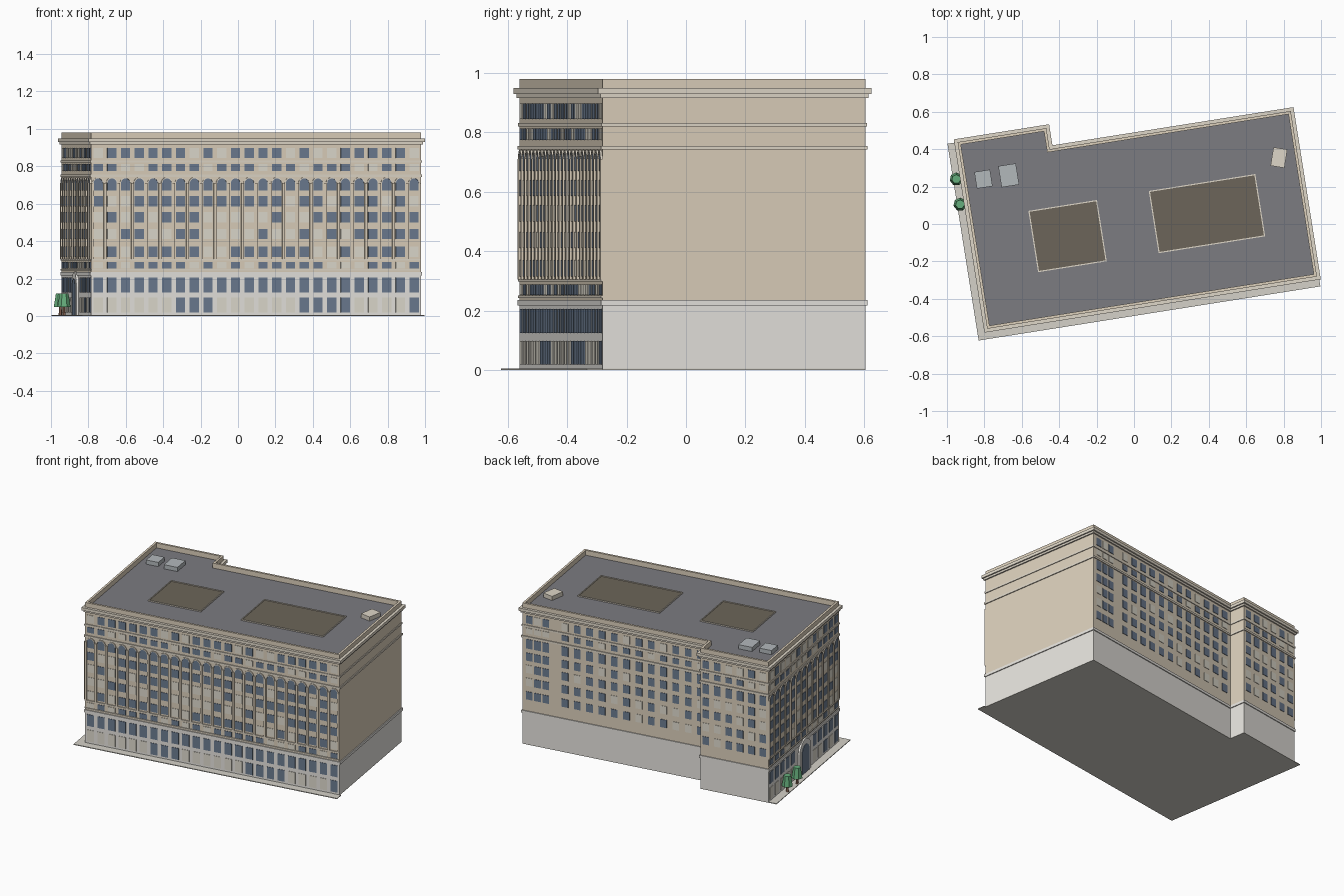
import bpy, bmesh, math, random
from mathutils import Matrix, Vector

if "Cube" in bpy.data.objects:
    bpy.data.objects.remove(bpy.data.objects["Cube"])

random.seed(4)
ANG = math.radians(9)
# building frame: origin at the front-left wall corner, turned 9 degrees
FRAME = Matrix.Translation((-0.785, -0.56, 0)) @ Matrix.Rotation(ANG, 4, 'Z')
L, D, WING, DW = 1.785, 0.896, 0.48, 1.01


def mat(name, c):
    m = bpy.data.materials.new(name)
    m.diffuse_color = (*c, 1)
    m.use_nodes = True
    m.node_tree.nodes["Principled BSDF"].inputs["Base Color"].default_value = m.diffuse_color
    return m


STONE = mat("pale_stone", (0.80, 0.78, 0.74))
TAN = mat("tan_brick", (0.72, 0.63, 0.50))
TRIM = mat("trim_stone", (0.74, 0.68, 0.58))
GLASS = mat("dark_glass", (0.15, 0.20, 0.28))
BLIND = mat("lit_blind", (0.74, 0.71, 0.62))
ROOF = mat("roof_dark", (0.20, 0.20, 0.22))
WELL = mat("well_brown", (0.15, 0.13, 0.10))
METAL = mat("unit_grey", (0.45, 0.48, 0.50))
PAVE = mat("paving", (0.66, 0.64, 0.58))
BARK = mat("bark", (0.35, 0.18, 0.12))
LEAF = mat("leaf", (0.13, 0.42, 0.20))


def finish(name, bm, material, frame=FRAME):
    bmesh.ops.recalc_face_normals(bm, faces=bm.faces)
    bm.transform(frame)
    me = bpy.data.meshes.new(name)
    bm.to_mesh(me)
    bm.free()
    me.materials.append(material)
    ob = bpy.data.objects.new(name, me)
    bpy.context.collection.objects.link(ob)
    return ob


def solid(bm, low, high):
    """Closed solid between two matching outlines."""
    a = [bm.verts.new(p) for p in low]
    b = [bm.verts.new(p) for p in high]
    n = len(a)
    bm.faces.new(a[::-1])
    bm.faces.new(b)
    for i in range(n):
        j = (i + 1) % n
        bm.faces.new((a[i], a[j], b[j], b[i]))


def outline(o):
    """L-shaped footprint, grown outward by o."""
    return [(-o, -o), (L + o, -o), (L + o, D + o), (WING + o, D + o),
            (WING + o, DW + o), (-o, DW + o)]


def prism(name, pts, z0, z1, material):
    bm = bmesh.new()
    solid(bm, [(x, y, z0) for x, y in pts], [(x, y, z1) for x, y in pts])
    return finish(name, bm, material)


def ring(name, outer, inner, z0, z1, material):
    bm = bmesh.new()
    loops = [[bm.verts.new((x, y, z)) for x, y in p]
             for p, z in ((outer, z0), (outer, z1), (inner, z1), (inner, z0))]
    n = len(outer)
    for k in range(4):
        a, b = loops[k], loops[(k + 1) % 4]
        for i in range(n):
            j = (i + 1) % n
            bm.faces.new((a[i], a[j], b[j], b[i]))
    return finish(name, bm, material)


def rect(cx, cy, w, h, turn=0):
    c, s = math.cos(turn), math.sin(turn)
    return [(cx + x * c - y * s, cy + x * s + y * c) for x, y in
            ((-w/2, -h/2), (w/2, -h/2), (w/2, h/2), (-w/2, h/2))]


# walls, belts, cornice, parapet, roof
prism("pavement", [(-0.055, -0.055), (L + 0.01, -0.055), (L + 0.01, 0), (L, 0), (L, D),
                   (WING, D), (WING, DW), (-0.055, DW)], 0, 0.005, PAVE)
prism("base_storeys", outline(0), 0.002, 0.22, STONE)
prism("upper_walls", outline(0), 0.22, 0.938, TAN)
for i, (z0, z1, o) in enumerate(((0.217, 0.235, 0.006), (0.742, 0.755, 0.006),
                                 (0.820, 0.832, 0.005), (0.916, 0.929, 0.009))):
    prism(f"belt_course_{i}", outline(o), z0, z1, STONE if i == 0 else TRIM)
ring("cornice", outline(0.018), outline(-0.005), 0.929, 0.949, TRIM)
ring("parapet", outline(0), outline(-0.015), 0.935, 0.98, TAN)
prism("roof_deck", outline(-0.014), 0.936, 0.946, ROOF)

# roof panels and equipment
for i, (u, v, w, h) in enumerate(((0.502, 0.422, 0.36, 0.32), (1.257, 0.424, 0.565, 0.325))):
    prism(f"light_well_{i}", rect(u, v, w, h), 0.944, 0.949, WELL)
    ring(f"light_well_rim_{i}", rect(u, v, w + 0.012, h + 0.012), rect(u, v, w, h),
         0.944, 0.954, TRIM)
for name, x, y, w, h, t, m in (("roof_unit_small", -0.805, 0.24, 0.085, 0.09, 0, METAL),
                               ("roof_unit_large", -0.67, 0.26, 0.095, 0.115, 0, METAL),
                               ("roof_hatch", 0.775, 0.355, 0.075, 0.10, -2 * ANG, TRIM)):
    p = FRAME.inverted() @ Vector((x, y, 0))
    prism(name, rect(p.x, p.y, w, h, t), 0.944, 0.975, m)


def panel(bm, face, pts, d0, d1):
    """Extrude an (along, up) outline outward from a wall."""
    (ou, ov), (du, dv) = face

    def at(d):
        return [(ou + du * s + dv * d, ov + dv * s - du * d, z) for s, z in pts]
    solid(bm, at(d0), at(d1))


def box(s, w, z0, z1):
    return [(s - w/2, z0), (s + w/2, z0), (s + w/2, z1), (s - w/2, z1)]


def arc(s, r, z, n=10):
    return [(s + r * math.cos(math.pi * i / n), z + r * math.sin(math.pi * i / n))
            for i in range(n + 1)]


def arch(s, w, z0, z1):
    return [(s - w/2, z0), (s + w/2, z0)] + arc(s, w/2, z1 - w/2)


# window rows: sill, head, share of drawn blinds
ROWS = [(0.018, 0.098, 0.75), (0.125, 0.205, 0), (0.253, 0.288, 0.3), (0.315, 0.37, 0.3),
        (0.41, 0.465, 0.3), (0.50, 0.555, 0.35), (0.585, 0.64, 0.3), (0.67, 0.735, 0),
        (0.775, 0.813, 0.35), (0.845, 0.898, 0.3)]
FRONT = ((0, 0), (1, 0))
LEFT = ((0, DW), (0, -1))
BACK = ((L, D), (-1, 0))
WINGBACK = ((WING, DW), (-1, 0))


def windows(name, face, cols, rows, w, arched, skip=()):
    dark, lit = bmesh.new(), bmesh.new()
    for r in rows:
        z0, z1, share = ROWS[r]
        for k, s in enumerate(cols):
            if r < 2 and k in skip:
                continue
            bm = lit if random.random() < share else dark
            shape = arch if arched and r == 7 else box
            panel(bm, face, shape(s, w, z0, z1), -0.002, 0.003)
    finish(name + "_windows_dark", dark, GLASS)
    finish(name + "_windows_lit", lit, BLIND)


def street_front(name, face, length, n, skip=()):
    bay = length / n
    cols = [bay * (i + 0.5) for i in range(n)]
    windows(name, face, cols, range(10), 0.05, True, skip)
    piers, heads, sills = bmesh.new(), bmesh.new(), bmesh.new()
    for i in range(n + 1):
        s = min(max(bay * i, 0.007), length - 0.007)
        panel(piers, face, box(s, 0.014, 0.305, 0.71), -0.002, 0.008)
    for s in cols:
        panel(heads, face, arc(s, 0.031, 0.71) + arc(s, 0.025, 0.71)[::-1], -0.002, 0.007)
    for z in (0.243, 0.297):
        panel(sills, face, box(length / 2, length, z, z + 0.007), -0.002, 0.006)
    finish(name + "_piers", piers, TAN)
    finish(name + "_arch_heads", heads, TRIM)
    finish(name + "_sill_courses", sills, TRIM)


street_front("front", FRONT, L, 24)
street_front("left", LEFT, DW, 13, (5, 6, 7))

# plain back elevations
windows("back", BACK, [0.05, 0.108, 0.165] + [0.30 + 0.0865 * i for i in range(12)],
        range(3, 10), 0.046, False)
windows("back_wing", WINGBACK, [0.04 + 0.08 * i for i in range(6)], range(3, 10), 0.046, False)

# arched entrance on the left side
for name, w, z1, d, m in (("entrance_surround", 0.16, 0.237, 0.013, STONE),
                          ("entrance_opening", 0.10, 0.20, 0.016, GLASS)):
    bm = bmesh.new()
    panel(bm, LEFT, arch(DW / 2, w, 0.004, z1), -0.002, d)
    finish(name, bm, m)

# street trees
for i, (x, y) in enumerate(((-0.95, 0.24), (-0.93, 0.105))):
    for part, r1, r2, z0, z1, m in (("trunk", 0.009, 0.007, 0.004, 0.06, BARK),
                                    ("foliage", 0.036, 0.024, 0.047, 0.12, LEAF)):
        bm = bmesh.new()
        bmesh.ops.create_cone(bm, cap_ends=True, segments=7, radius1=r1, radius2=r2, depth=z1 - z0)
        finish(f"tree_{part}_{i}", bm, m, Matrix.Translation((x, y, (z0 + z1) / 2)))
